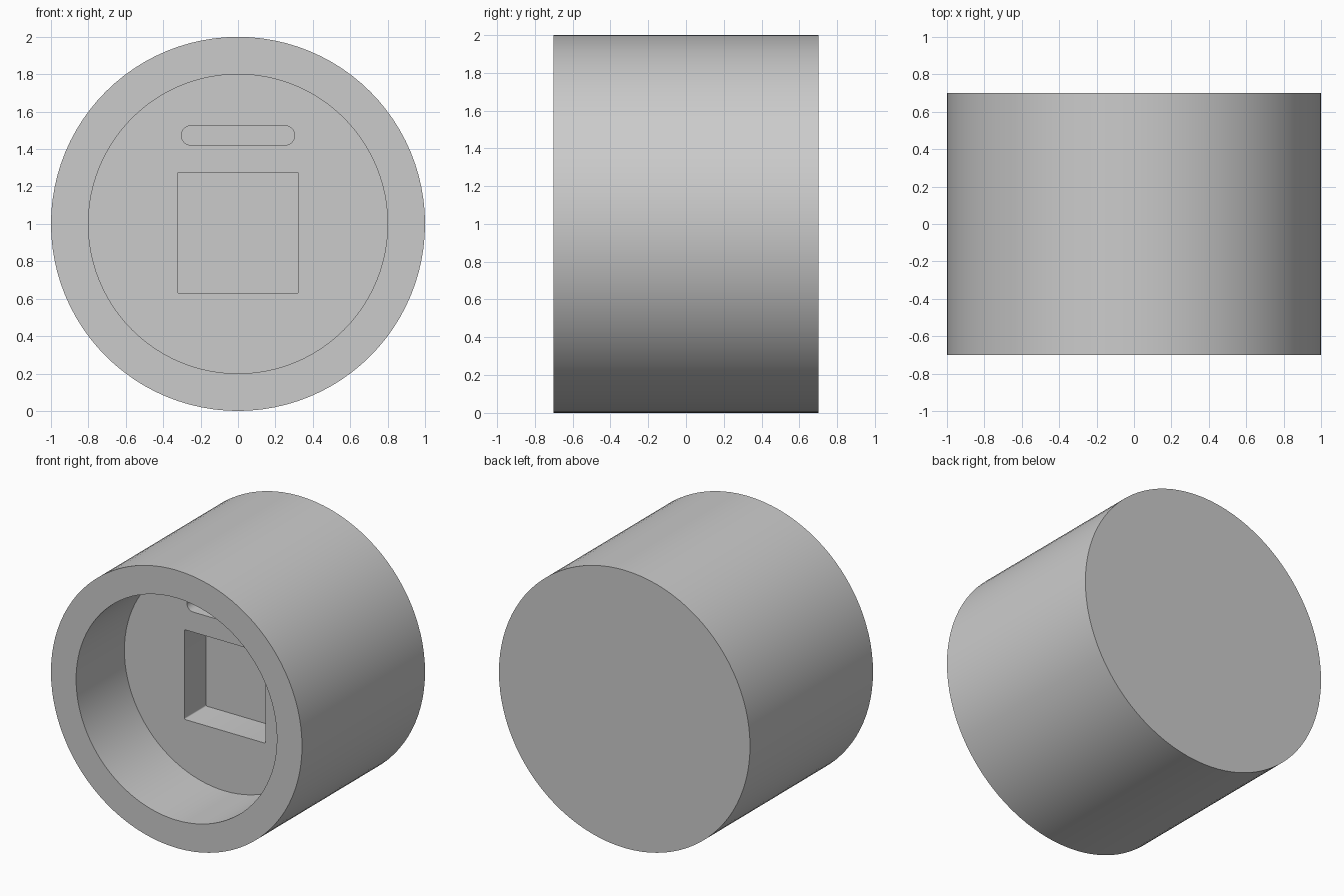
import bpy, bmesh, math
from mathutils import Vector

if "Cube" in bpy.data.objects:
    bpy.data.objects.remove(bpy.data.objects["Cube"])

grey = bpy.data.materials.new("plain grey")
grey.use_nodes = True
colour = (0.6, 0.6, 0.6, 1)
grey.diffuse_color = colour
grey.node_tree.nodes["Principled BSDF"].inputs["Base Color"].default_value = colour

FRONT, BACK = -0.7, 0.7
FLOOR = FRONT + 0.55


def rounded_outline(half_w, half_h, r, z, steps):
    """Outline of a rounded rectangle in the XZ plane, centred at height z."""
    points = []
    for corner, (sx, sz) in enumerate([(1, 1), (-1, 1), (-1, -1), (1, -1)]):
        for i in range(steps + 1):
            a = (corner + i / steps) * math.pi / 2
            p = (sx * (half_w - r) + r * math.cos(a), z + sz * (half_h - r) + r * math.sin(a))
            if not points or math.dist(p, points[-1]) > 1e-5:
                points.append(p)
    if math.dist(points[0], points[-1]) < 1e-5:
        points.pop()
    return points


def prism(name, outline, y0, y1):
    """Solid made by sweeping an XZ outline from y0 to y1."""
    bm = bmesh.new()
    face = bm.faces.new([bm.verts.new((x, y0, z)) for x, z in outline])
    swept = bmesh.ops.extrude_face_region(bm, geom=[face])["geom"]
    verts = [v for v in swept if isinstance(v, bmesh.types.BMVert)]
    bmesh.ops.translate(bm, verts=verts, vec=Vector((0, y1 - y0, 0)))
    bmesh.ops.recalc_face_normals(bm, faces=bm.faces)
    mesh = bpy.data.meshes.new(name)
    bm.to_mesh(mesh)
    bm.free()
    mesh.materials.append(grey)
    obj = bpy.data.objects.new(name, mesh)
    bpy.context.collection.objects.link(obj)
    return obj


def circle(r):
    return rounded_outline(r, r, r, 1, 24)


# Solid drum
housing = prism("round_housing", circle(1), FRONT, BACK)

# Round recess, square pocket and rounded slot cut into the front
cutters = [
    prism("recess_cutter", circle(0.8), FRONT - 0.1, FLOOR),
    prism("pocket_cutter", rounded_outline(0.323, 0.323, 0.008, 0.953, 3), FLOOR - 0.1, FLOOR + 0.25),
    prism("slot_cutter", rounded_outline(0.303, 0.052, 0.052, 1.473, 8), FLOOR - 0.1, FLOOR + 0.1),
]
bpy.context.view_layer.objects.active = housing
for cutter in cutters:
    cutter.hide_render = True
    cut = housing.modifiers.new(cutter.name, "BOOLEAN")
    cut.operation = "DIFFERENCE"
    cut.solver = "EXACT"
    cut.object = cutter
    bpy.ops.object.modifier_apply(modifier=cut.name)
    bpy.data.objects.remove(cutter)

bpy.ops.object.select_all(action="DESELECT")
housing.select_set(True)
bpy.ops.object.shade_smooth_by_angle(angle=math.radians(35))
